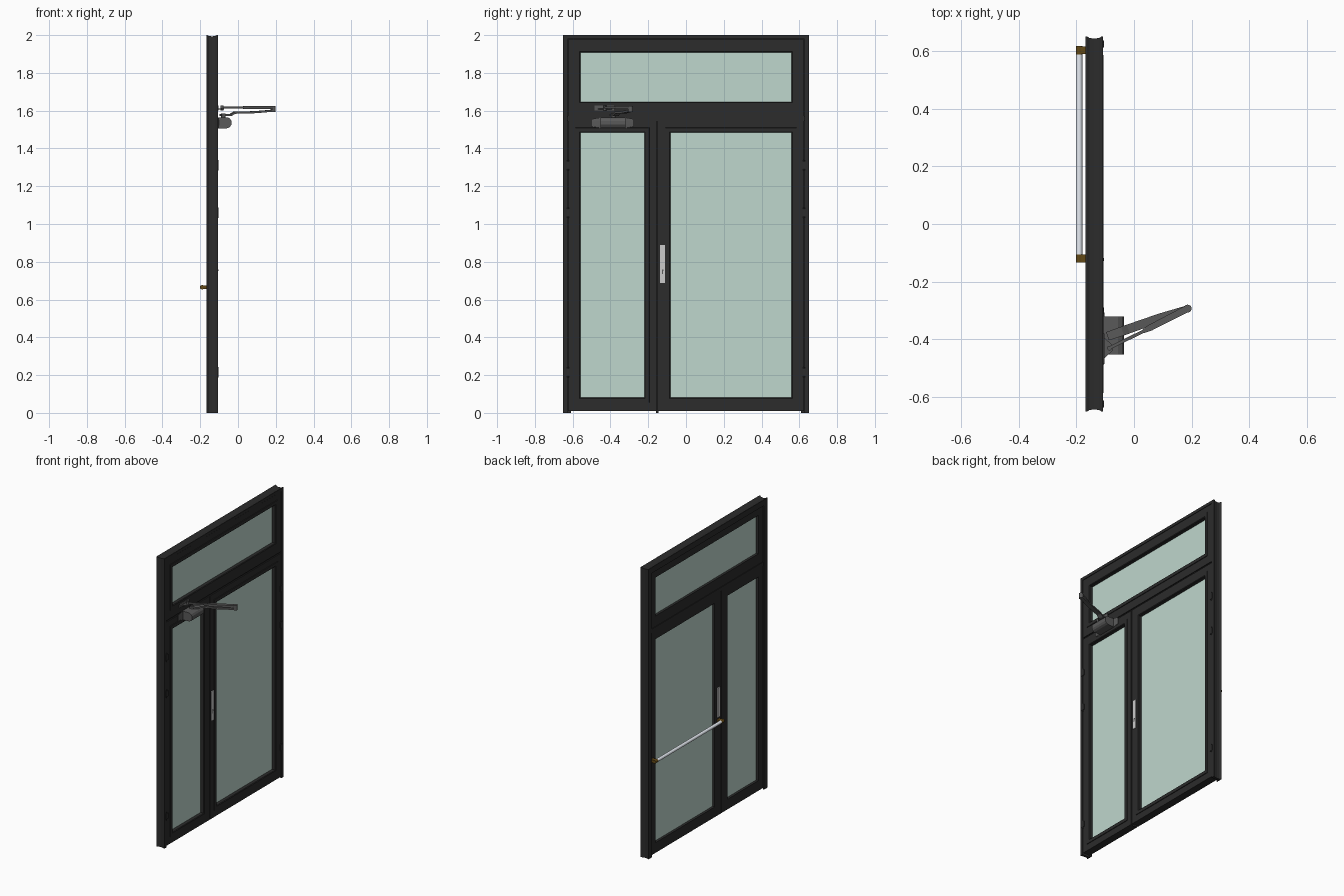
import bpy, bmesh, math
from mathutils import Vector

if "Cube" in bpy.data.objects:
    bpy.data.objects.remove(bpy.data.objects["Cube"])


def material(name, *rgba):
    m = bpy.data.materials.new(name)
    m.diffuse_color = rgba
    m.use_nodes = True
    m.node_tree.nodes["Principled BSDF"].inputs["Base Color"].default_value = m.diffuse_color
    return m


DARK = material("dark_metal", 0.025, 0.025, 0.025, 1)
GLASS = material("pale_green_glass", 0.52, 0.68, 0.61, 0.4)
GREY = material("grey_metal", 0.1, 0.1, 0.1, 1)
STEEL = material("bright_steel", 0.8, 0.84, 0.9, 1)
PLATE = material("plate_steel", 0.75, 0.75, 0.75, 1)
BRASS = material("brass", 0.12, 0.065, 0.008, 1)


def loft(name, sections, mat, ring=False, smooth=False):
    """Join equal-length closed cross-sections; cap the ends unless they form a ring."""
    bm = bmesh.new()
    rows = [[bm.verts.new(p) for p in s] for s in sections]
    n = len(rows[0])
    for a, b in zip(rows, rows[1:] + (rows[:1] if ring else [])):
        for i in range(n):
            j = (i + 1) % n
            bm.faces.new((a[i], a[j], b[j], b[i]))
    if not ring:
        bm.faces.new(rows[0])
        bm.faces.new(rows[-1])
    bmesh.ops.recalc_face_normals(bm, faces=bm.faces)
    me = bpy.data.meshes.new(name)
    bm.to_mesh(me)
    bm.free()
    me.materials.append(mat)
    ob = bpy.data.objects.new(name, me)
    bpy.context.collection.objects.link(ob)
    if smooth:
        bpy.ops.object.select_all(action='DESELECT')
        ob.select_set(True)
        bpy.context.view_layer.objects.active = ob
        bpy.ops.object.shade_smooth_by_angle()
    return ob


def box(name, x, y, z, mat):
    return loft(name, [[(x[0], v, z[0]), (x[1], v, z[0]), (x[1], v, z[1]), (x[0], v, z[1])]
                       for v in y], mat)


def frame(name, outer, inner, profile, mat=DARK, ring=True):
    """Mitred frame; profile points are (0 outer .. 1 inner, x)."""
    secs = []
    for iy, iz in ((0, 2), (0, 3), (1, 3), (1, 2)):
        secs.append([(x, outer[iy] + t * (inner[iy] - outer[iy]),
                      outer[iz] + t * (inner[iz] - outer[iz])) for t, x in profile])
    return loft(name, secs, mat, ring)


def cylinder(name, a, b, r, mat, n=20):
    a, b = Vector(a), Vector(b)
    q = (b - a).to_track_quat('Z', 'Y')
    circle = [q @ Vector((r * math.cos(2 * math.pi * i / n), r * math.sin(2 * math.pi * i / n), 0))
              for i in range(n)]
    return loft(name, [[p + c for c in circle] for p in (a, b)], mat, smooth=True)


def arm(name, pts, thick):
    """Flat bar through points (x, y, z, width)."""
    d = (Vector(pts[-1][:2]) - Vector(pts[0][:2])).normalized()
    side = Vector((-d.y, d.x, 0))
    up = Vector((0, 0, thick / 2))
    secs = []
    for x, y, z, w in pts:
        c, s = Vector((x, y, z)), side * w / 2
        secs.append([c - s - up, c + s - up, c + s + up, c - s + up])
    return loft(name, secs, GREY)


# Outer frame: two jambs and head with a shallow hollow outer edge
frame("outer_frame", (-0.65, 0.65, 0, 2), (-0.627, 0.627, 0, 1.98),
      [(0, -0.168), (0, -0.163), (0.25, -0.154), (0.32, -0.138), (0.25, -0.121), (0, -0.112),
       (0, -0.107), (1, -0.107), (1, -0.168)], ring=False)
frame("frame_stop", (-0.628, 0.628, 0, 1.981), (-0.610, 0.610, 0, 1.96),
      [(0, -0.168), (0, -0.161), (1, -0.161), (1, -0.168)], ring=False)
box("transom_rail", (-0.165, -0.116), (-0.627, 0.627), (1.545, 1.572), DARK)

# Door leaves and transom light: (outer rectangle, glass rectangle)
panels = {
    "narrow_leaf": ((-0.624, -0.157, 0.01, 1.553), (-0.56, -0.22, 0.08, 1.485)),
    "wide_leaf": ((-0.150, 0.624, 0.01, 1.553), (-0.083, 0.56, 0.08, 1.485)),
    "transom_light": ((-0.625, 0.625, 1.563, 1.978), (-0.56, 0.56, 1.645, 1.91)),
}
for name, (o, g) in panels.items():
    frame(name + "_frame", o, g,
          [(0, -0.161), (0, -0.109), (1, -0.109), (1, -0.161)])
    w = 0.026
    frame(name + "_bead", (g[0] - w, g[1] + w, g[2] - w, g[3] + w),
          (g[0] + 0.001, g[1] - 0.001, g[2] + 0.001, g[3] - 0.001),
          [(0, -0.110), (0.06, -0.105), (0.85, -0.105), (1, -0.109), (1, -0.128), (0, -0.128)])
    box(name + "_glass", (-0.144, -0.132), (g[0] - 0.01, g[1] + 0.01),
        (g[2] - 0.01, g[3] + 0.01), GLASS)

# Meeting stile cover strip and floor bolt
box("meeting_strip", (-0.158, -0.122), (-0.163, -0.142), (0.012, 1.55), DARK)
box("floor_bolt", (-0.15, -0.125), (-0.160, -0.146), (0, 0.02), DARK)

# Hinges on both jambs
for side, label in ((-1, "left"), (1, "right")):
    for i, z in enumerate((0.215, 1.06, 1.31)):
        cylinder(f"{label}_hinge_pin_{i}", (-0.110, side * 0.625, z - 0.028),
                 (-0.110, side * 0.625, z + 0.028), 0.006, DARK, 12)
        box(f"{label}_hinge_plate_{i}", (-0.11, -0.104),
            sorted((side * 0.612, side * 0.636)), (z - 0.02, z + 0.02), DARK)

# Lock plates on both faces, with cylinder
for label, x0, x1 in (("front", -0.110, -0.106), ("rear", -0.167, -0.160)):
    box(label + "_lock_plate", (x0, x1), (-0.137, -0.110), (0.687, 0.89), PLATE)
cylinder("lock_cylinder", (-0.107, -0.123, 0.755), (-0.1045, -0.123, 0.755), 0.005, GREY)
box("lock_keyway", (-0.107, -0.105), (-0.128, -0.122), (0.735, 0.752), GREY)

# Push bar with brass end mounts
cylinder("push_bar", (-0.190, -0.11, 0.665), (-0.190, 0.595, 0.665), 0.0108, STEEL)
for label, ye, yi in (("inner", -0.134, -0.105), ("outer", 0.616, 0.588)):
    cylinder(label + "_bar_socket", (-0.190, ye, 0.665), (-0.190, yi, 0.665), 0.0115, BRASS)
    box(label + "_bar_mount", (-0.19, -0.16), (min(ye, yi) + 0.001, max(ye, yi) - 0.001),
        (0.655, 0.675), BRASS)

# Door closer body: rounded housing with tapered end caps
body = [(-0.108, 1.505), (-0.055, 1.507), (-0.042, 1.514), (-0.035, 1.526),
        (-0.035, 1.546), (-0.042, 1.558), (-0.055, 1.565), (-0.108, 1.565)]


def shrunk(y, depth, height):
    return [(-0.108 + (x + 0.108) * depth, y, 1.535 + (z - 1.535) * height) for x, z in body]


loft("closer_body", [shrunk(-0.452, 1, 1), shrunk(-0.32, 1, 1)], GREY)
loft("closer_left_cap", [shrunk(-0.498, 0.03, 0.7), shrunk(-0.45, 0.09, 0.97)], GREY)
loft("closer_right_cap", [shrunk(-0.322, 0.09, 0.97), shrunk(-0.28, 0.03, 0.7)], GREY)
cylinder("closer_spindle", (-0.078, -0.385, 1.56), (-0.078, -0.385, 1.585), 0.011, GREY)

# Closer arms: main lever, slim rod with sleeve, elbow joint and frame shoe
arm("closer_main_arm", [(-0.092, -0.389, 1.576, 0.030), (-0.04, -0.371, 1.577, 0.032),
                        (-0.02, -0.364, 1.589, 0.032), (0.09, -0.325, 1.592, 0.030),
                        (0.185, -0.293, 1.600, 0.022)], 0.011)
arm("closer_rod", [(-0.09, -0.432, 1.617, 0.011), (0.04, -0.368, 1.617, 0.011)], 0.010)
arm("closer_rod_sleeve", [(0.03, -0.373, 1.616, 0.012), (0.055, -0.360, 1.616, 0.022),
                          (0.185, -0.293, 1.616, 0.024)], 0.015)
cylinder("closer_elbow", (0.186, -0.293, 1.592), (0.186, -0.293, 1.626), 0.0135, GREY)
box("closer_shoe", (-0.110, -0.103), (-0.485, -0.38), (1.600, 1.628), GREY)
loft("closer_shoe_lug", [[(-0.106, -0.468, z), (-0.075, -0.44, z), (-0.075, -0.42, z),
                          (-0.106, -0.39, z)] for z in (1.605, 1.612)], GREY)
cylinder("closer_shoe_pin", (-0.085, -0.43, 1.602), (-0.085, -0.43, 1.627), 0.008, GREY)
